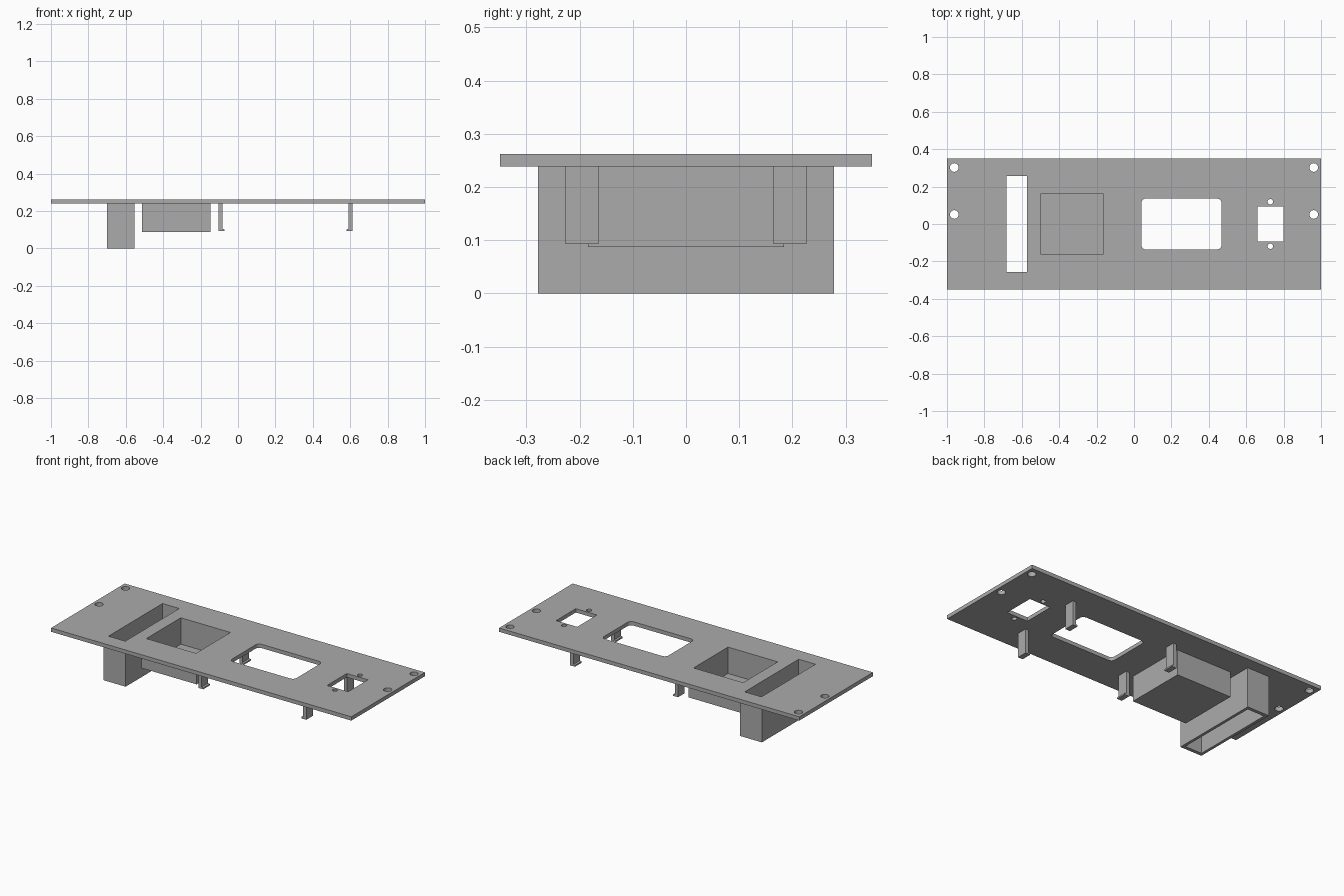
import bpy
import bmesh
from math import pi, cos, sin

default_cube = bpy.data.objects.get("Cube")
if default_cube:
    bpy.data.objects.remove(default_cube, do_unlink=True)

grey = bpy.data.materials.new("plain_grey")
grey.use_nodes = True
COLOUR = (0.41, 0.41, 0.41, 1)
grey.diffuse_color = COLOUR
grey.node_tree.nodes["Principled BSDF"].inputs["Base Color"].default_value = COLOUR

TOP, UNDER = 0.262, 0.239   # faces of the plate
SINK = 0.005                # overlap of the attached parts into the plate


def prism(bm, outline, z0, z1):
    """Extrude a counter-clockwise outline from z0 up to z1."""
    low = [bm.verts.new((x, y, z0)) for x, y in outline]
    high = [bm.verts.new((x, y, z1)) for x, y in outline]
    bm.faces.new(low[::-1])
    bm.faces.new(high)
    for i in range(len(low)):
        j = (i + 1) % len(low)
        bm.faces.new((low[i], low[j], high[j], high[i]))


def rectangle(x0, x1, half_y):
    return [(x0, -half_y), (x1, -half_y), (x1, half_y), (x0, half_y)]


def circle(cx, cy, r, n=32):
    return [(cx + r * cos(2 * pi * i / n), cy + r * sin(2 * pi * i / n)) for i in range(n)]


def rounded(x0, x1, half_y, r, steps=6):
    corners = [(x1 - r, half_y - r), (x0 + r, half_y - r),
               (x0 + r, r - half_y), (x1 - r, r - half_y)]
    return [(cx + r * cos(a), cy + r * sin(a))
            for k, (cx, cy) in enumerate(corners)
            for a in [(k + i / steps) * pi / 2 for i in range(steps + 1)]]


def solid(name, prisms):
    bm = bmesh.new()
    for outline, z0, z1 in prisms:
        prism(bm, outline, z0, z1)
    mesh = bpy.data.meshes.new(name)
    bm.to_mesh(mesh)
    bm.free()
    mesh.materials.append(grey)
    obj = bpy.data.objects.new(name, mesh)
    bpy.context.collection.objects.link(obj)
    return obj


def cut(target, prisms):
    """Subtract prisms from the target and discard the cutter."""
    cutter = solid("cutter", prisms)
    cutter.hide_render = True
    mod = target.modifiers.new("openings", 'BOOLEAN')
    mod.operation = 'DIFFERENCE'
    mod.solver = 'EXACT'
    mod.object = cutter
    bpy.context.view_layer.objects.active = target
    bpy.ops.object.modifier_apply(modifier=mod.name)
    bpy.data.objects.remove(cutter, do_unlink=True)


# Openings shared by the plate and the hollow parts
slot = rectangle(-0.683, -0.571, 0.257)
pocket = rectangle(-0.496, -0.165, 0.164)

# Flat plate with slot, pocket, window, switch opening and screw holes
plate = solid("plate", [(rectangle(-1, 1, 0.35), UNDER, TOP)])
openings = [slot, pocket, rounded(0.039, 0.468, 0.136, 0.025),
            rectangle(0.659, 0.80, 0.094)]
openings += [circle(0.729, y, 0.0145, 24) for y in (-0.119, 0.119)]
openings += [circle(x, y, 0.023) for x in (-0.961, 0.961) for y in (0.051, 0.302)]
cut(plate, [(o, UNDER - 0.1, TOP + 0.1) for o in openings])

# Open-ended sleeve below the slot
sleeve = solid("slot_sleeve", [(rectangle(-0.70, -0.554, 0.278), 0, UNDER + SINK)])
cut(sleeve, [(slot, -0.1, TOP + 0.1)])

# Pocket tray with a closed floor
tray = solid("pocket_tray", [(rectangle(-0.513, -0.147, 0.184), 0.087, UNDER + SINK)])
cut(tray, [(pocket, 0.103, TOP + 0.1)])

# Four snap clips with hooks facing each other across the window
CENTRE, REACH, THICK, HOOK = 0.254, 0.359, 0.021, 0.011
for side_name, sx in (("right", -1), ("left", 1)):
    for end_name, sy in (("front", -1), ("back", 1)):
        outer = CENTRE + sx * REACH
        inner = outer - sx * THICK
        tip = inner - sx * HOOK
        profile = [(outer, 0.093), (tip, 0.093), (tip, 0.102),
                   (inner, 0.104), (inner, UNDER + SINK), (outer, UNDER + SINK)]
        bm = bmesh.new()
        ends = [[bm.verts.new((x, sy * y, z)) for x, z in profile] for y in (0.164, 0.226)]
        for ring in ends:
            bm.faces.new(ring)
        for i in range(len(profile)):
            j = (i + 1) % len(profile)
            bm.faces.new((ends[0][i], ends[0][j], ends[1][j], ends[1][i]))
        bmesh.ops.recalc_face_normals(bm, faces=bm.faces)
        clip = solid(f"{end_name}_{side_name}_clip", [])
        bm.to_mesh(clip.data)
        bm.free()
